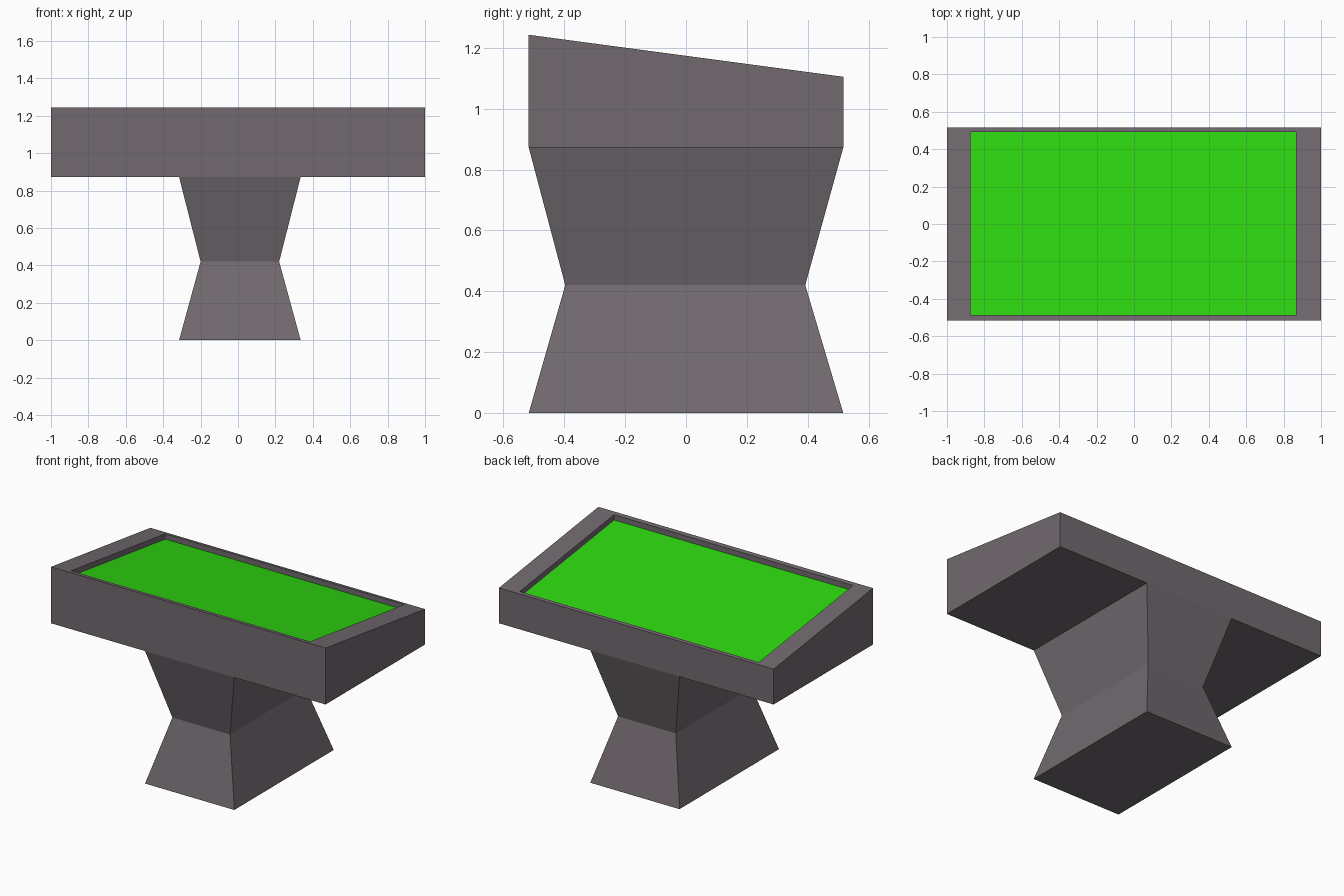
import bpy

if "Cube" in bpy.data.objects:
    bpy.data.objects.remove(bpy.data.objects["Cube"])

HALF_X, HALF_Y = 1.0, 0.517
Z_BASE, Z_WAIST, Z_BOX = 0.0, 0.42, 0.872
Z_FRONT, Z_BACK = 1.243, 1.105
RECESS = 0.035


def material(name, rgb):
    mat = bpy.data.materials.new(name)
    mat.diffuse_color = (*rgb, 1.0)
    mat.use_nodes = True
    mat.node_tree.nodes["Principled BSDF"].inputs["Base Color"].default_value = mat.diffuse_color
    return mat


def ring(x0, x1, y0, y1, z):
    """Four corners; z is a function of y."""
    return [(x, y, z(y)) for x, y in ((x0, y0), (x1, y0), (x1, y1), (x0, y1))]


def lofted(name, rings, mat):
    """Join successive four-sided rings and cap both ends."""
    verts = [p for r in rings for p in r]
    faces = [(3, 2, 1, 0)]
    for k in range(len(rings) - 1):
        a = 4 * k
        for i in range(4):
            j = (i + 1) % 4
            faces.append((a + i, a + j, a + 4 + j, a + 4 + i))
    last = len(verts) - 4
    faces.append(tuple(range(last, last + 4)))
    mesh = bpy.data.meshes.new(name)
    mesh.from_pydata(verts, [], faces)
    mesh.materials.append(mat)
    obj = bpy.data.objects.new(name, mesh)
    bpy.context.collection.objects.link(obj)
    return obj


def slope(y):
    return Z_FRONT + (Z_BACK - Z_FRONT) * (y + HALF_Y) / (2 * HALF_Y)


casing = material("warm grey casing", (0.165, 0.143, 0.160))
screen = material("bright green screen", (0.028, 0.68, 0.005))

# Waisted pedestal
lofted("pedestal", [
    ring(-0.315, 0.335, -HALF_Y, HALF_Y, lambda y: Z_BASE),
    ring(-0.20, 0.22, -0.397, 0.392, lambda y: Z_WAIST),
    ring(-0.315, 0.335, -HALF_Y, HALF_Y, lambda y: Z_BOX),
], casing)

# Console box with sloping top and a recessed screen as its final cap
inner = (-0.875, 0.865, -0.487, 0.493)
console = lofted("console_box", [
    ring(-HALF_X, HALF_X, -HALF_Y, HALF_Y, lambda y: Z_BOX),
    ring(-HALF_X, HALF_X, -HALF_Y, HALF_Y, slope),
    ring(*inner, slope),
    ring(*inner, lambda y: slope(y) - RECESS),
], casing)
console.data.materials.append(screen)
console.data.polygons[-1].material_index = 1
